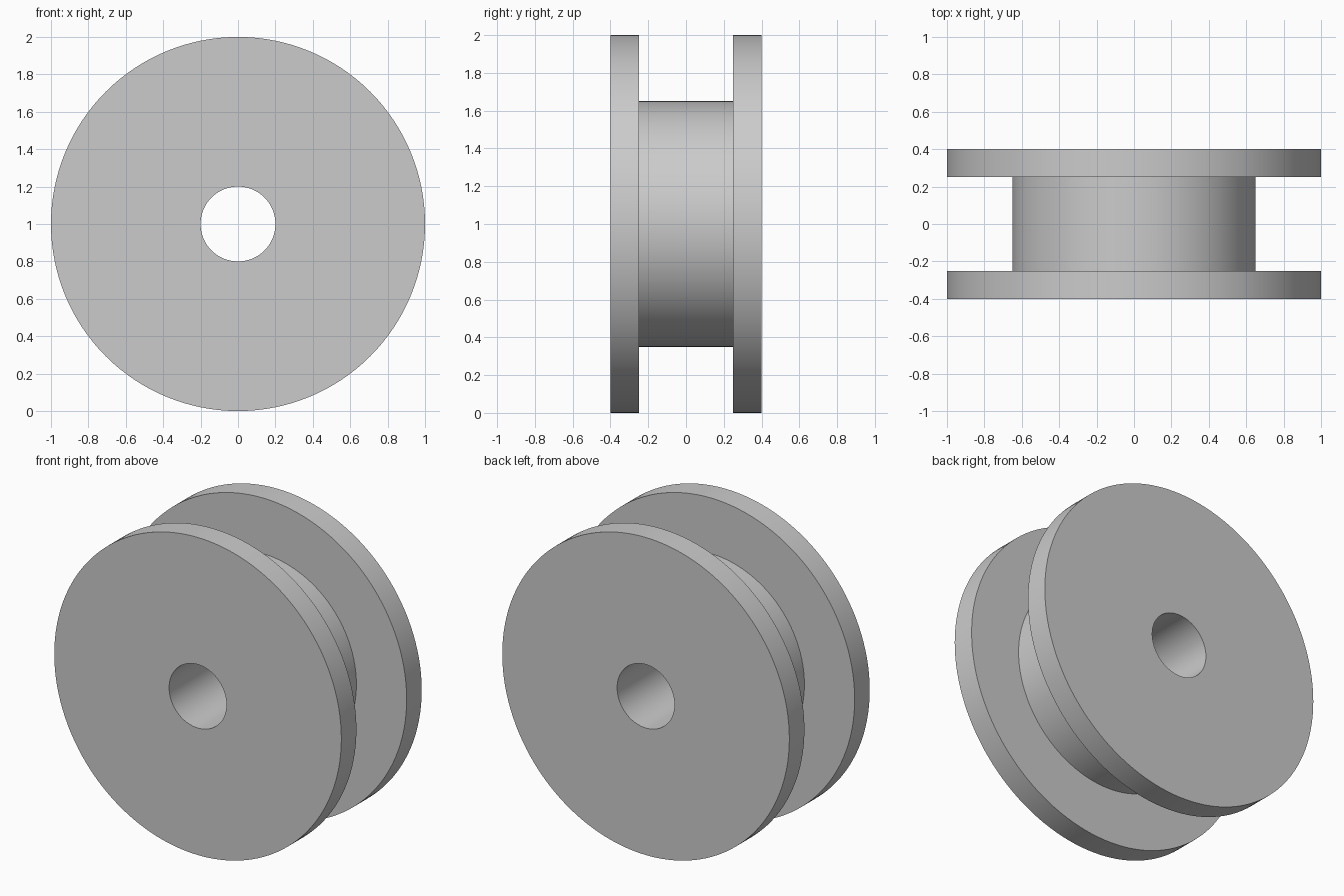
import bpy
import bmesh
import math
from mathutils import Vector

cube = bpy.data.objects.get("Cube")
if cube:
    bpy.data.objects.remove(cube, do_unlink=True)

CENTRE = Vector((0, 0, 1))
SEGMENTS = 128
BORE, HUB, RIM = 0.2, 0.65, 1.0
INNER, OUTER = 0.25, 0.4

# Plain grey material
grey = bpy.data.materials.new("light grey")
grey.use_nodes = True
colour = (0.6, 0.6, 0.6, 1)
grey.diffuse_color = colour
grey.node_tree.nodes["Principled BSDF"].inputs["Base Color"].default_value = colour

# Half cross-section (radius, y), mirrored to the other flange
half = [(BORE, -OUTER), (RIM, -OUTER), (RIM, -INNER), (HUB, -INNER)]
profile = half + [(r, -y) for r, y in reversed(half)]

# Spool turned about the y axis
bm = bmesh.new()
verts = [bm.verts.new(CENTRE + Vector((r, y, 0))) for r, y in profile]
edges = [bm.edges.new((v, verts[(i + 1) % len(verts)])) for i, v in enumerate(verts)]
bmesh.ops.spin(bm, geom=verts + edges, cent=CENTRE, axis=(0, 1, 0),
               angle=math.tau, steps=SEGMENTS, use_merge=True)
bmesh.ops.remove_doubles(bm, verts=bm.verts, dist=0.0001)
bmesh.ops.recalc_face_normals(bm, faces=bm.faces)

mesh = bpy.data.meshes.new("flanged_spool")
bm.to_mesh(mesh)
bm.free()
mesh.materials.append(grey)
spool = bpy.data.objects.new("flanged_spool", mesh)
bpy.context.collection.objects.link(spool)

# Smooth round walls, sharp rims
bpy.ops.object.select_all(action="DESELECT")
spool.select_set(True)
bpy.context.view_layer.objects.active = spool
bpy.ops.object.shade_smooth_by_angle(angle=math.radians(30))
